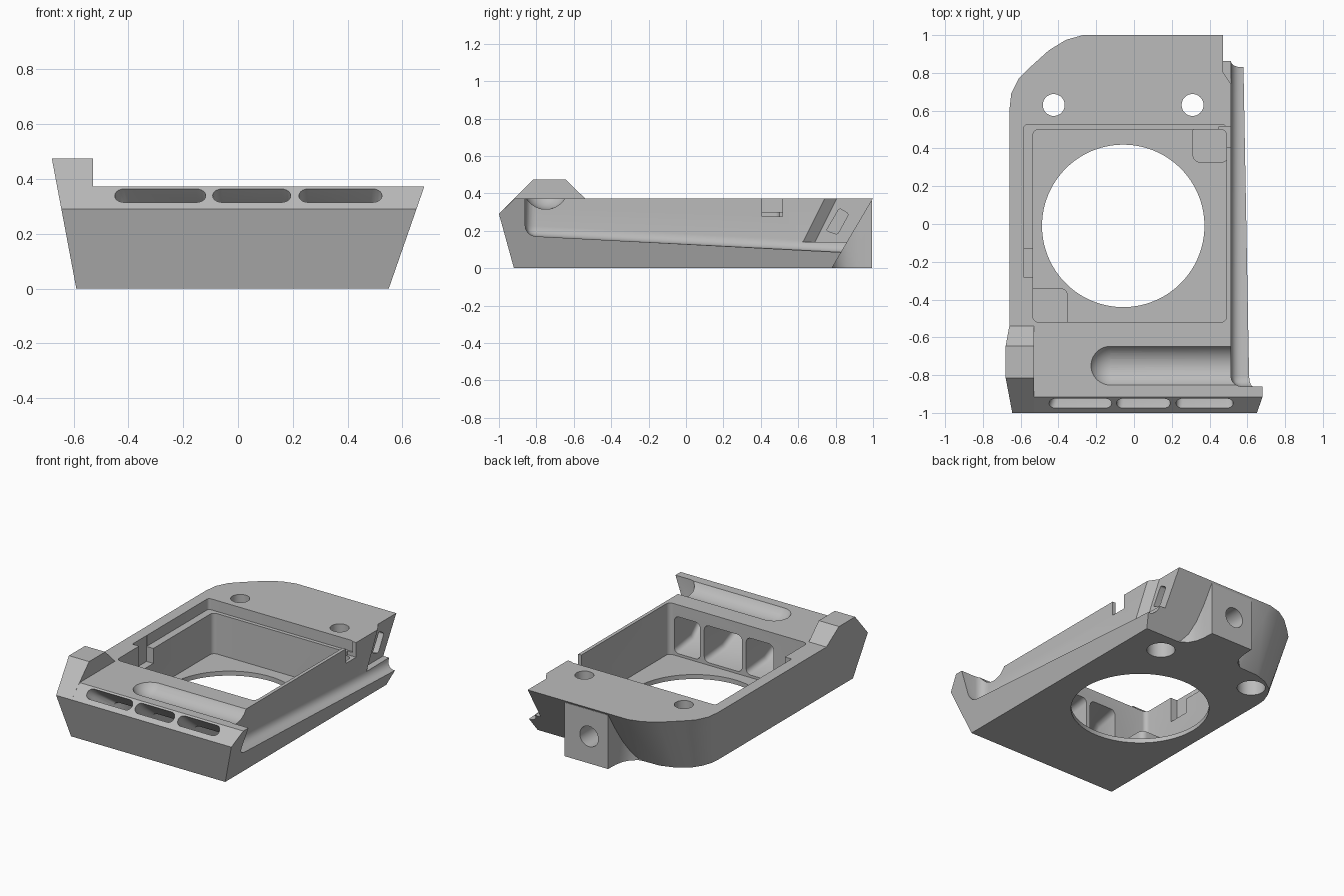
import bpy, bmesh, math
from mathutils import Vector

cube = bpy.data.objects.get("Cube")
if cube:
    bpy.data.objects.remove(cube, do_unlink=True)

grey = bpy.data.materials.new("plain_grey")
grey.use_nodes = True
COLOUR = (0.5, 0.5, 0.5, 1)
grey.diffuse_color = COLOUR
grey.node_tree.nodes["Principled BSDF"].inputs["Base Color"].default_value = COLOUR


def finish(name, bm):
    bmesh.ops.recalc_face_normals(bm, faces=bm.faces)
    mesh = bpy.data.meshes.new(name)
    bm.to_mesh(mesh)
    bm.free()
    mesh.materials.append(grey)
    ob = bpy.data.objects.new(name, mesh)
    bpy.context.collection.objects.link(ob)
    return ob


def loft(name, rings, bevel=0.0, axis=None):
    """Skin equal-length rings of points, cap the ends, optionally round edges."""
    bm = bmesh.new()
    loops = [[bm.verts.new(p) for p in ring] for ring in rings]
    n = len(loops[0])
    for a, b in zip(loops, loops[1:]):
        for i in range(n):
            j = (i + 1) % n
            bm.faces.new((a[i], a[j], b[j], b[i]))
    bm.faces.new(loops[0])
    bm.faces.new(loops[-1])
    if bevel:
        edges = [e for e in bm.edges if axis is None or
                 abs((e.verts[0].co - e.verts[1].co).normalized()[axis]) > 0.9]
        bmesh.ops.bevel(bm, geom=edges, offset=bevel, segments=5, profile=0.5, affect='EDGES')
    return finish(name, bm)


def box(name, x, y, z, bevel=0.0, axis=None):
    corners = [(x[0], y[0]), (x[1], y[0]), (x[1], y[1]), (x[0], y[1])]
    return loft(name, [[(a, b, h) for a, b in corners] for h in z], bevel, axis)


def side_prism(name, profile, x0, x1, bevel=0.0):
    return loft(name, [[(x, y, z) for y, z in profile] for x in (x0, x1)], bevel, 0)


def rod(name, start, end, radius, segments=48):
    start, end = Vector(start), Vector(end)
    bm = bmesh.new()
    bmesh.ops.create_cone(bm, cap_ends=True, segments=segments, radius1=radius,
                          radius2=radius, depth=(end - start).length)
    turn = (end - start).to_track_quat('Z', 'Y')
    for v in bm.verts:
        v.co = turn @ v.co + (start + end) / 2
    return finish(name, bm)


def combine(tool, operation='DIFFERENCE'):
    tool.hide_render = True
    mod = body.modifiers.new(tool.name, 'BOOLEAN')
    mod.operation, mod.solver, mod.object = operation, 'EXACT', tool
    bpy.context.view_layer.objects.active = body
    bpy.ops.object.modifier_apply(modifier=mod.name)
    bpy.data.objects.remove(tool, do_unlink=True)


# Tapered body: rounded back left corner, undercut back, folded front
top_corner = [(-0.27, 1), (-0.36, .975), (-0.45, .92), (-0.55, .83),
              (-0.61, .77), (-0.65, .69), (-0.66, .6)]
low_corner = [(-0.2, .78), (-0.35, .775), (-0.44, .745), (-0.52, .69),
              (-0.56, .63), (-0.585, .56), (-0.59, .5)]
TOP = 0.373


def body_ring(z, front):
    t = z / TOP
    right = 0.55 + 0.13 * t
    left = -0.59 - 0.07 * t
    pts = [(left, front), (right, front), (right, 0.78 + 0.22 * t)]
    pts += [(a[0] + (b[0] - a[0]) * t, a[1] + (b[1] - a[1]) * t)
            for a, b in zip(low_corner, top_corner)]
    return [(x, y, z) for x, y in pts]


body = loft("bezel_body", [body_ring(0, -0.92), body_ring(0.29, -1), body_ring(TOP, -0.915)])

# Raised tab at the front left
tab = [(-1, .29), (-0.815, .475), (-0.645, .475), (-0.54, TOP), (-0.54, .29)]
combine(loft("tab", [[(-0.59 - 0.188 * z, y, z) for y, z in tab],
                     [(-0.53, y, z) for y, z in tab]]), 'UNION')

# Flared boss on the back
half = [(.29, .77), (.24, .785), (.2, .815), (.175, .86), (.163, .92), (.16, .995)]
boss = [(0.04 + x, y) for x, y in half] + [(0.04 - x, y) for x, y in reversed(half)]
combine(loft("back_boss", [[(x, y, z) for x, y in boss] for z in (0, 0.36)]), 'UNION')

# Long rounded step along the right side
step = [(-0.86, .173), (1.3, .06), (1.3, .7), (-0.86, .7)]
combine(loft("side_step", [[(x, y, z) for y, z in step] for x in (0.513, 1.3)], 0.055))

# Slanted recess and its slot near the back right
recess = [[(.47, .69, .14), (.47, .82, .4), (.47, 1.3, .4), (.47, 1.3, .14)],
          [(.53, .6, .14), (.53, .73, .4), (.53, 1.3, .4), (.53, 1.3, .14)]]
combine(loft("side_recess", recess))
combine(side_prism("side_slot", [(.75, .2), (.81, .18), (.87, .29), (.82, .32)], .42, .6, .012))

# Main pocket with its upper ledge and notches
combine(box("pocket", (-0.535, .49), (-0.52, .5), (.03, 1), .03, 2))
combine(box("ledge", (-0.585, .49), (-0.14, .525), (.3, 1), .02, 2))
combine(box("left_notch", (-0.585, -0.5), (-0.28, -0.13), (.2, 1)))
combine(box("right_notch", (.45, .7), (.405, .515), (.275, 1)))

# Corner pads on the pocket floor
combine(box("front_pad", (-0.56, -0.35), (-0.55, -0.34), (.02, .1), .04, 2), 'UNION')
combine(box("back_pad", (.31, .503), (.325, .53), (.02, .1), .04, 2), 'UNION')

# Round opening, countersunk screw holes and back hole
combine(rod("opening", (-0.057, -0.01, -1), (-0.057, -0.01, .09), .43, 128))
for x in (-0.425, .31):
    combine(rod("screw_hole", (x, .63, -1), (x, .63, 1), .058))
    combine(rod("counterbore", (x, .63, -1), (x, .63, .1), .088))
combine(rod("back_hole", (.02, .8, .18), (.02, 1.2, .18), .068))

# Rounded scoop on the top front, open to the right
combine(rod("scoop", (-0.125, -0.75, .435), (1, -0.75, .435), .12, 64))
bm = bmesh.new()
bmesh.ops.create_uvsphere(bm, u_segments=48, v_segments=32, radius=0.12)
bmesh.ops.translate(bm, verts=bm.verts, vec=(-0.125, -0.75, .435))
combine(finish("scoop_end", bm))


# Three ducts from the front slots to the pocket wall
def duct_ring(x0, x1, y, z, height, tilt, radius):
    cx, w = (x0 + x1) / 2, (x1 - x0) / 2 - radius
    h = height / 2 - radius
    ring = []
    for sx, sz, begin in ((1, 1, 0), (-1, 1, 90), (-1, -1, 180), (1, -1, 270)):
        for k in range(6):
            a = math.radians(begin + 18 * k)
            up = sz * h + radius * math.sin(a)
            ring.append((cx + sx * w + radius * math.cos(a),
                         y + up * math.sin(tilt), z + up * math.cos(tilt)))
    return ring


sections = [(0, -0.98, .37, .07, 45, .034), (.15, -0.9, .29, .07, 45, .034),
            (.6, -0.83, .2, .12, 22, .034), (.9, -0.7, .17, .21, 5, .034),
            (1, -0.5, .17, .25, 0, .034)]
spans = [(-0.46, -0.12, -0.28, -0.08), (-0.095, .19, -0.05, .23), (.22, .53, .26, .45)]
for a0, a1, b0, b1 in spans:
    combine(loft("duct", [duct_ring(a0 + (b0 - a0) * t, a1 + (b1 - a1) * t, y, z, h,
                                    math.radians(tilt), r)
                          for t, y, z, h, tilt, r in sections]))

# Smooth rounded areas, keep machined edges crisp
bpy.ops.object.select_all(action='DESELECT')
body.select_set(True)
bpy.context.view_layer.objects.active = body
bpy.ops.object.shade_smooth_by_angle(angle=math.radians(28))
